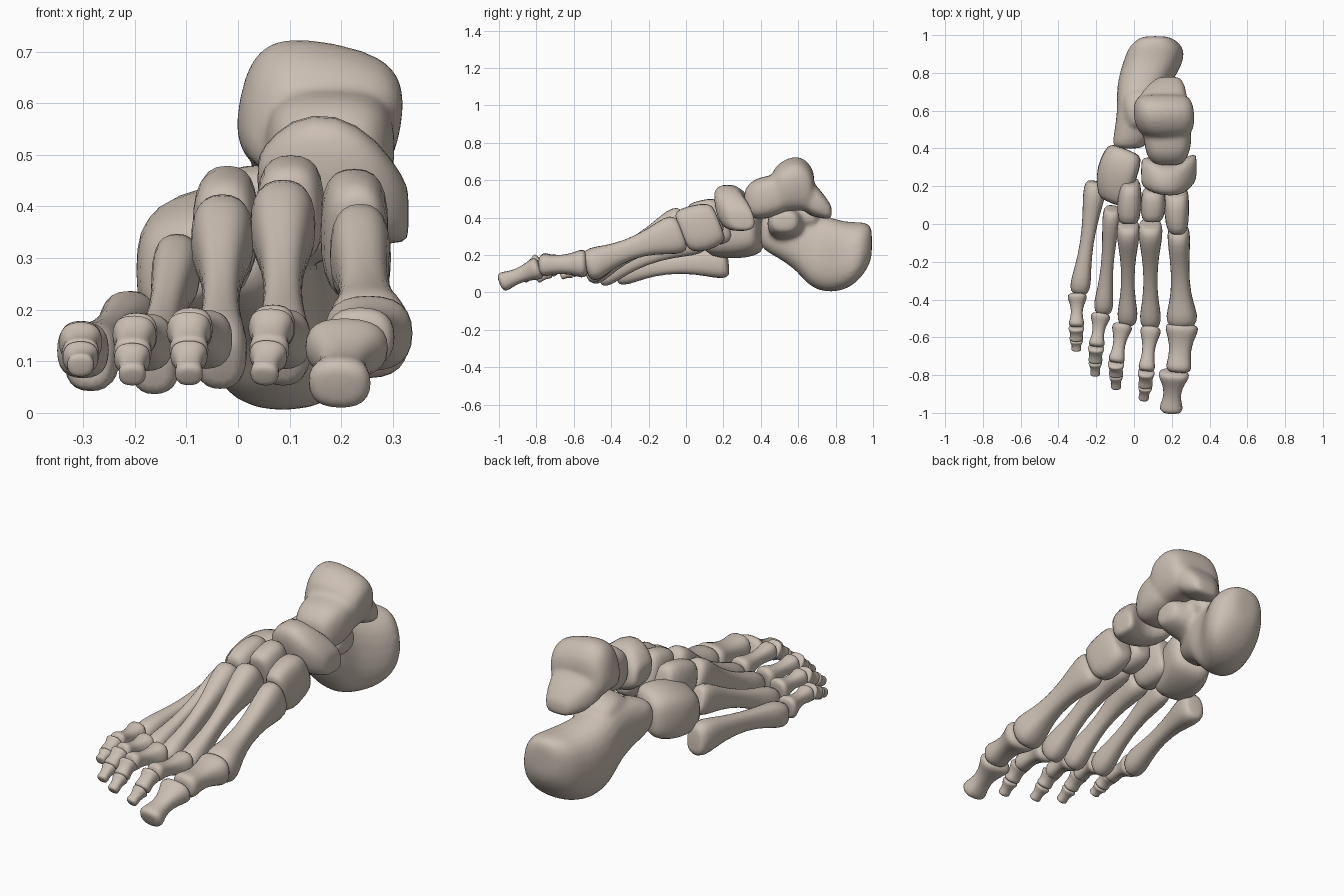
import bpy, bmesh
from math import cos, sin, pi
from mathutils import Vector as V

SIDES = 12
bone_mat = bpy.data.materials.new("bone")
bone_mat.diffuse_color = (0.60, 0.52, 0.45, 1)


def tube(bm, rings, power=0.78):
    """Skin rings of (centre, half-width vector, half-height vector), with domed ends."""
    def cap(end, inner):
        c, u, v = end
        d = (c - inner[0]).normalized() * min(u.length, v.length) * 0.14
        return (c + d, u * 0.62, v * 0.62)
    rings = [cap(rings[0], rings[1])] + rings + [cap(rings[-1], rings[-2])]
    loops = []
    for c, u, v in rings:
        loop = []
        for i in range(SIDES):
            a = 2 * pi * (i + 0.5) / SIDES
            x, y = cos(a), sin(a)
            x = abs(x) ** power * (1 if x > 0 else -1)
            y = abs(y) ** power * (1 if y > 0 else -1)
            loop.append(bm.verts.new(c + (u * x + v * y) * 1.06))
        loops.append(loop)
    for p, q in zip(loops, loops[1:]):
        for i in range(SIDES):
            j = (i + 1) % SIDES
            bm.faces.new((p[i], p[j], q[j], q[i]))
    bm.faces.new(loops[0])
    bm.faces.new(loops[-1])


def finish(name, bm, blend=False):
    bmesh.ops.recalc_face_normals(bm, faces=bm.faces)
    for f in bm.faces:
        f.smooth = True
    me = bpy.data.meshes.new(name)
    bm.to_mesh(me)
    bm.free()
    me.materials.append(bone_mat)
    ob = bpy.data.objects.new(name, me)
    bpy.context.collection.objects.link(ob)
    ob.modifiers.new("round", 'SUBSURF').levels = 1
    ob.modifiers["round"].render_levels = 1
    if blend:
        r = ob.modifiers.new("fuse", 'REMESH')
        r.mode, r.voxel_size, r.use_smooth_shade = 'VOXEL', 0.014, True
        s = ob.modifiers.new("soften", 'SMOOTH')
        s.factor, s.iterations = 0.5, 4
    return ob


def y_rings(data, tilt=0, skew=0, roll=0, lean=0):
    """Rings along y from (y, x0, x1, z0, z1)."""
    return [(V(((x0 + x1) / 2, y, (z0 + z1) / 2)),
             V(((x1 - x0) / 2, skew * (x1 - x0) / 2, roll * (x1 - x0) / 2)),
             V((lean * (z1 - z0) / 2, tilt * (z1 - z0) / 2, (z1 - z0) / 2)))
            for y, x0, x1, z0, z1 in data]


def x_rings(data, tilt=-0.2):
    """Rings along x from (x, y0, y1, z0, z1)."""
    return [(V((x, (y0 + y1) / 2, (z0 + z1) / 2)),
             V((0, (y1 - y0) / 2, 0)),
             V((0, tilt * (z1 - z0) / 2, (z1 - z0) / 2)))
            for x, y0, y1, z0, z1 in data]


def block(name, parts, power=0.7, blend=False):
    bm = bmesh.new()
    for p in parts:
        tube(bm, p, power)
    return finish(name, bm, blend)


def long_bone(name, a, b, base, shaft, head, arch=0.0):
    """Bone from a to b; base, shaft and head are (width, height)."""
    a, b = V(a), V(b)
    d = (b - a).normalized()
    side = (V((1, 0, 0)) - d * d.x).normalized()
    up = side.cross(d)
    up = up if up.z > 0 else -up
    base, shaft, head = V(base), V(shaft), V(head)
    steps = [(0.02, base * 0.92), (0.12, base), (0.3, shaft.lerp(base, 0.35)), (0.55, shaft),
             (0.76, shaft.lerp(head, 0.4)), (0.9, head), (0.98, head * 0.82)]
    rings = []
    for t, s in steps:
        c = a.lerp(b, t) + up * arch * 4 * t * (1 - t)
        rings.append((c, side * s.x / 2, up * s.y / 2))
    bm = bmesh.new()
    tube(bm, rings)
    return finish(name, bm)


# heel bone with its rear joint facet and medial shelf
block("heel_bone", [
    y_rings([(0.41, -0.115, 0.06, 0.23, 0.41), (0.49, -0.10, 0.10, 0.19, 0.43),
             (0.59, -0.085, 0.15, 0.125, 0.45), (0.65, -0.085, 0.16, 0.045, 0.44),
             (0.72, -0.085, 0.175, 0.01, 0.415), (0.80, -0.07, 0.225, 0.005, 0.385),
             (0.88, -0.045, 0.265, 0.03, 0.37), (0.945, -0.02, 0.255, 0.09, 0.375),
             (0.985, 0.03, 0.20, 0.16, 0.36)], lean=-0.1),
    y_rings([(0.52, -0.04, 0.14, 0.34, 0.47), (0.62, -0.06, 0.17, 0.34, 0.49),
             (0.70, -0.05, 0.16, 0.34, 0.45)]),
    x_rings([(0.04, 0.45, 0.68, 0.26, 0.44), (0.15, 0.43, 0.63, 0.29, 0.45),
             (0.24, 0.45, 0.60, 0.32, 0.44)], 0)], 0.78, True)

# ankle bone: pulley body, head and rear process
block("ankle_bone", [
    y_rings([(0.47, 0.04, 0.295, 0.43, 0.66), (0.54, 0.01, 0.315, 0.45, 0.71),
             (0.62, 0.005, 0.305, 0.45, 0.72), (0.675, 0.02, 0.29, 0.44, 0.66)],
            roll=-0.2, lean=0.2),
    y_rings([(0.64, 0.01, 0.28, 0.42, 0.62), (0.71, 0.05, 0.275, 0.40, 0.56),
             (0.775, 0.12, 0.25, 0.39, 0.47)]),
    y_rings([(0.32, 0.10, 0.26, 0.42, 0.56), (0.37, 0.065, 0.29, 0.39, 0.61),
             (0.45, 0.055, 0.305, 0.40, 0.62), (0.55, 0.05, 0.295, 0.43, 0.65)])], 0.64, True)

# midfoot bones
block("navicular", [x_rings([
    (0.045, 0.20, 0.35, 0.40, 0.51), (0.10, 0.17, 0.345, 0.36, 0.57), (0.19, 0.155, 0.31, 0.34, 0.58),
    (0.27, 0.165, 0.345, 0.33, 0.53), (0.325, 0.225, 0.37, 0.33, 0.45)])])
block("medial_cuneiform", [y_rings([
    (-0.02, 0.175, 0.285, 0.22, 0.43), (0.06, 0.16, 0.29, 0.22, 0.46),
    (0.17, 0.16, 0.29, 0.27, 0.48)], tilt=-0.4)])
block("middle_cuneiform", [y_rings([
    (0.03, 0.04, 0.155, 0.29, 0.47), (0.10, 0.035, 0.17, 0.29, 0.49),
    (0.18, 0.045, 0.16, 0.32, 0.505)], tilt=-0.25)])
block("lateral_cuneiform", [y_rings([
    (0.02, -0.085, 0.03, 0.25, 0.44), (0.12, -0.09, 0.04, 0.25, 0.47),
    (0.22, -0.07, 0.035, 0.27, 0.485)], tilt=-0.25)])
block("cuboid", [y_rings([
    (0.12, -0.19, -0.04, 0.20, 0.37), (0.22, -0.20, -0.01, 0.19, 0.41),
    (0.31, -0.175, 0.02, 0.195, 0.435), (0.385, -0.135, 0.04, 0.22, 0.425)],
    skew=-0.4, roll=0.25)], 0.62)

# metatarsals
metatarsals = [
    ((0.235, -0.015, 0.32), (0.255, -0.54, 0.13), (0.12, 0.21), (0.09, 0.10), (0.17, 0.18), 0.015),
    ((0.087, 0.01, 0.385), (0.087, -0.545, 0.095), (0.13, 0.19), (0.065, 0.08), (0.115, 0.145), 0.012),
    ((-0.03, 0.01, 0.355), (-0.035, -0.53, 0.09), (0.125, 0.19), (0.062, 0.08), (0.11, 0.145), 0.012),
    ((-0.115, 0.09, 0.29), (-0.165, -0.475, 0.08), (0.095, 0.15), (0.06, 0.075), (0.105, 0.135), 0.012),
    ((-0.20, 0.23, 0.155), (-0.292, -0.375, 0.092), (0.12, 0.165), (0.065, 0.085), (0.11, 0.13), 0.025)]
for n, m in enumerate(metatarsals, 1):
    long_bone(f"metatarsal_{n}", *m)

# big toe
long_bone("big_toe_near_bone", (0.255, -0.53, 0.155), (0.235, -0.785, 0.145),
          (0.175, 0.15), (0.11, 0.095), (0.135, 0.12))
long_bone("big_toe_tip_bone", (0.212, -0.78, 0.135), (0.195, -0.995, 0.05),
          (0.165, 0.12), (0.085, 0.075), (0.125, 0.105))

# small toes: size factor, then joint positions from knuckle to tip
toes = [
    (1.0, (0.09, -0.545, 0.14), (0.065, -0.78, 0.17), (0.06, -0.86, 0.115), (0.05, -0.93, 0.07)),
    (0.98, (-0.06, -0.53, 0.14), (-0.095, -0.735, 0.165), (-0.095, -0.80, 0.115), (-0.095, -0.87, 0.07)),
    (0.96, (-0.175, -0.475, 0.135), (-0.20, -0.65, 0.155), (-0.205, -0.73, 0.11), (-0.205, -0.80, 0.07)),
    (0.94, (-0.30, -0.37, 0.12), (-0.305, -0.545, 0.14), (-0.305, -0.615, 0.11), (-0.305, -0.67, 0.09))]
for n, (k, *j) in enumerate(toes, 2):
    sizes = [((0.11, 0.12), (0.06, 0.065), (0.09, 0.09)),
             ((0.09, 0.09), (0.068, 0.065), (0.078, 0.07)),
             ((0.075, 0.07), (0.05, 0.048), (0.055, 0.05))]
    for i, part in enumerate(("near", "middle", "tip")):
        s = [(w * k, h * k) for w, h in sizes[i]]
        long_bone(f"toe_{n}_{part}_bone", j[i], j[i + 1], *s)
